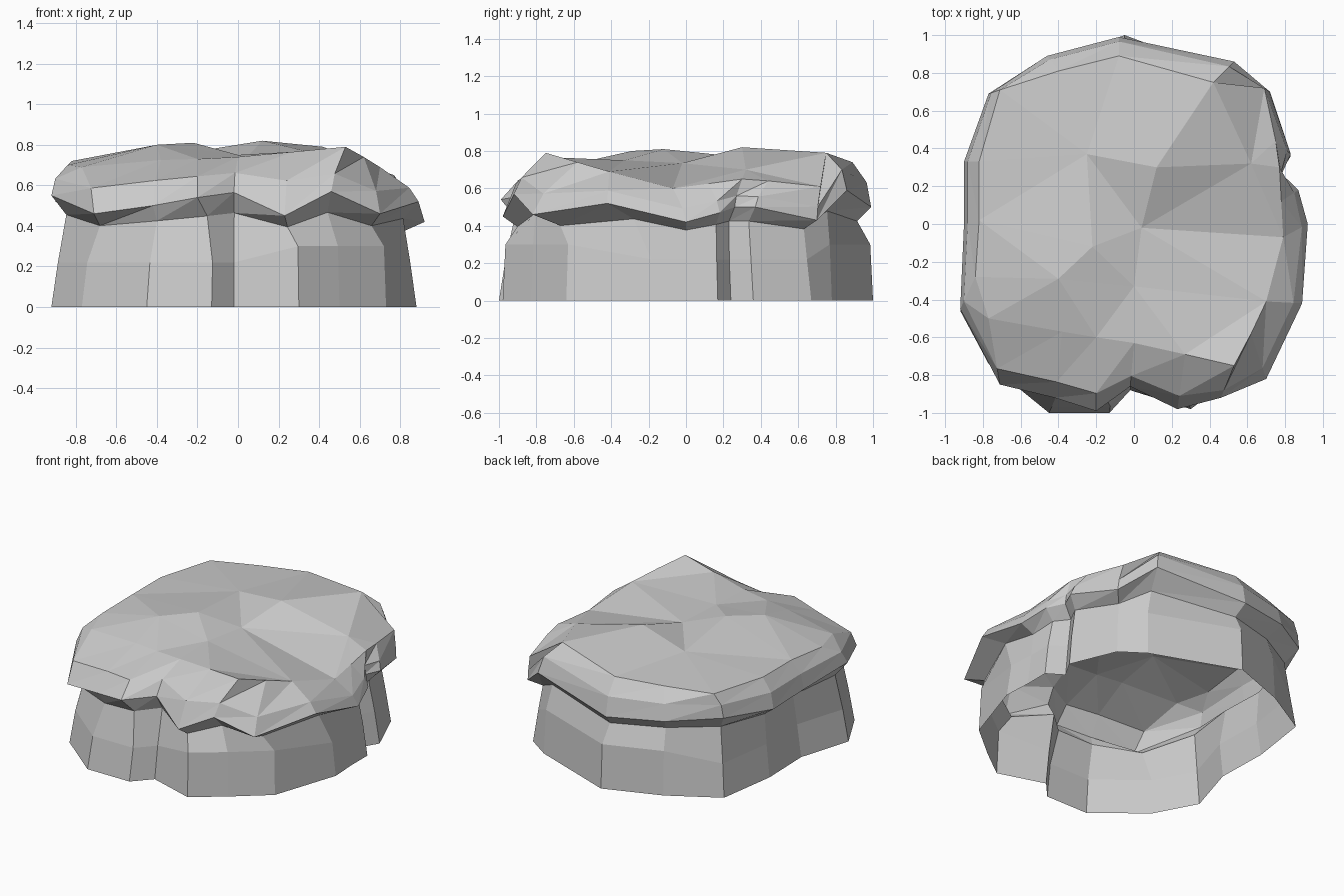
import bpy
from mathutils import Vector
from mathutils.geometry import delaunay_2d_cdt

if "Cube" in bpy.data.objects:
    bpy.data.objects.remove(bpy.data.objects["Cube"])

# Foot outline on the ground, counter-clockwise from the front notch
foot = [(-.02, -.88), (.3, -.98), (.5, -.83), (.73, -.64), (.88, -.19),
        (.87, 0), (.87, .17), (.76, .24), (.83, .36), (.7, .67),
        (.54, .78), (-.05, 1), (-.43, .86), (-.76, .67), (-.82, .26),
        (-.81, -.1), (-.92, -.46), (-.77, -.74), (-.45, -1), (-.13, -1)]

# Overhanging lip
lip = [(-.02, -.86, .565), (.23, -.98, .45), (.46, -.92, .57), (.7, -.82, .46),
       (.89, -.42, .52), (.92, 0, .42), (.87, .18, .47), (.78, .26, .5),
       (.83, .37, .5), (.72, .7, .43), (.53, .86, .59), (-.08, .99, .5),
       (-.46, .89, .53), (-.77, .69, .56), (-.9, .33, .52), (-.9, 0, .53),
       (-.92, -.45, .55), (-.71, -.85, .46), (-.42, -.92, .5), (-.2, -.99, .54)]

# Shoulder where the sides turn into the top
rim = [(0, -.63, .74), (.27, -.69, .765), (.53, -.75, .79), (.62, -.58, .74),
       (.7, -.41, .69), (.79, -.07, .6), (.78, .12, .625), (.77, .3, .65),
       (.75, .44, .64), (.69, .72, .61), (.42, .75, .79), (-.08, .89, .74),
       (-.4, .81, .73), (-.71, .71, .72), (-.82, .33, .72), (-.82, .02, .72),
       (-.84, -.28, .7), (-.77, -.5, .69), (-.38, -.57, .725), (-.2, -.6, .73)]

# Bumps and dips on the top
bumps = [(-.25, .37, .76), (.12, .3, .82), (.04, -.02, .735), (-.22, -.12, .81),
         (-.4, -.29, .8), (0, -.33, .75), (.62, .32, .7)]

n = len(foot)


def bulge(i):
    """Wall height where the foot starts leaning in; taller where it bulges."""
    x, y = foot[i]
    tall = i in (1, 2, 3, 10, 11, 12)
    s = .985 if tall else .965
    return (x * s, y * s, .3 if tall else .22)


def waist(i):
    """Pinched point between foot and lip."""
    f, l = foot[i], lip[i]
    return ((f[0] + l[0]) * .46, (f[1] + l[1]) * .46, .6 * l[2] + .125)


def brow(i):
    """Bulge just above the lip, fuller at the back, left and front."""
    k = .4 if 2 <= i <= 9 else .55
    l, r = lip[i], rim[i]
    return (l[0] + (r[0] - l[0]) * .24, l[1] + (r[1] - l[1]) * .24,
            l[2] + (r[2] - l[2]) * k)


rings = [[(x, y, 0) for x, y in foot],
         [bulge(i) for i in range(n)],
         [waist(i) for i in range(n)],
         lip, [brow(i) for i in range(n)], rim]
verts = [p for ring in rings for p in ring]
faces = []
for r in range(len(rings) - 1):
    for i in range(n):
        j = (i + 1) % n
        a, b, c, d = r * n + i, r * n + j, (r + 1) * n + j, (r + 1) * n + i
        # the cap is faceted in triangles, the foot in quads
        faces += [(a, b, c, d)] if r < 2 else [(a, b, c), (a, c, d)]

# Triangulated top inside the rim
start = (len(rings) - 1) * n
verts += bumps
flat = [Vector(p[:2]) for p in rim + bumps]
edges = [(i, (i + 1) % n) for i in range(n)]
_, _, tris, orig, _, _ = delaunay_2d_cdt(flat, edges, list(), 1, 1e-5)
faces += [tuple(start + orig[k][0] for k in t) for t in tris]

mesh = bpy.data.meshes.new("boulder")
mesh.from_pydata(verts, [], faces)
mesh.update()
rock = bpy.data.objects.new("boulder", mesh)
bpy.context.collection.objects.link(rock)
